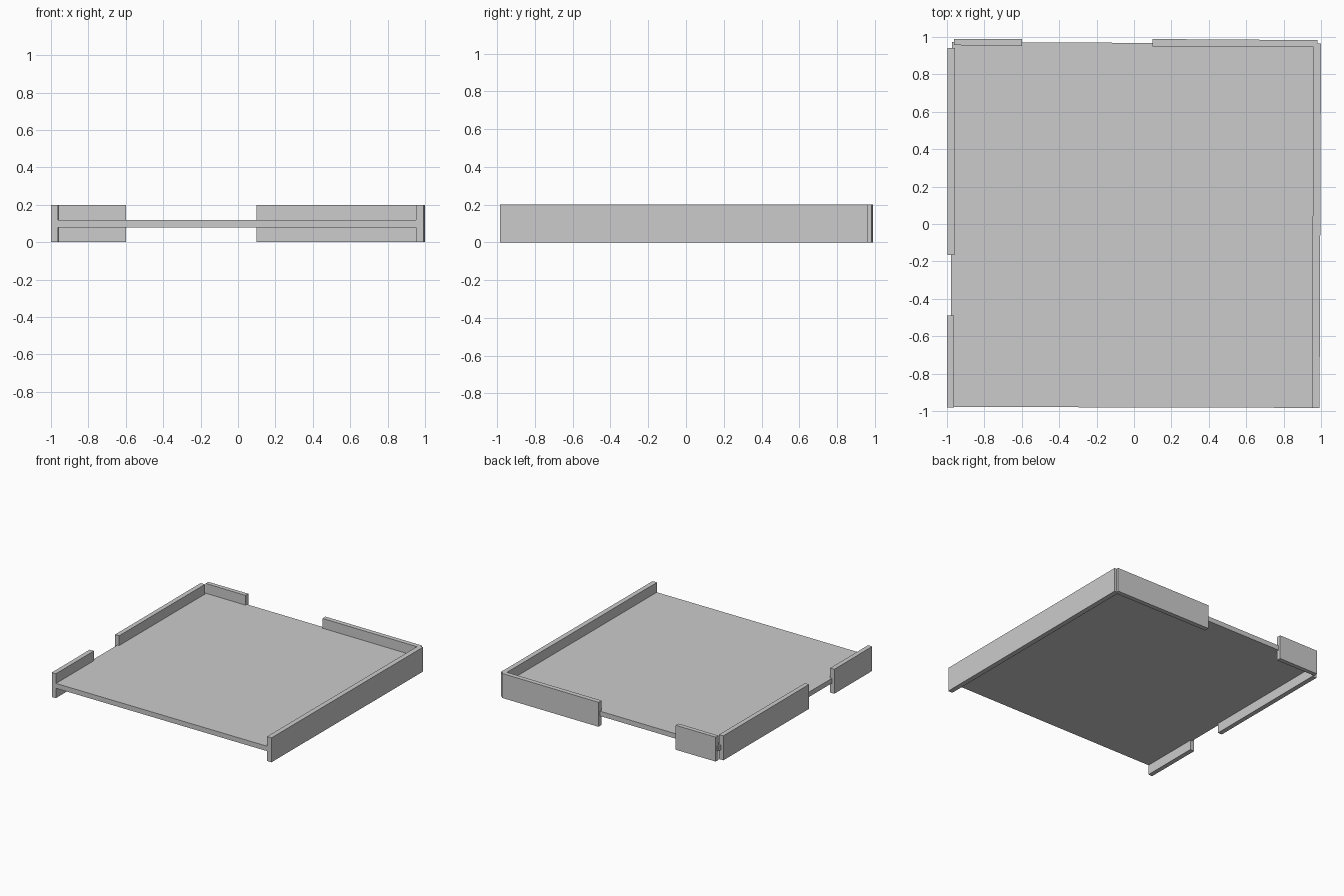
import bpy, bmesh

if "Cube" in bpy.data.objects:
    bpy.data.objects.remove(bpy.data.objects["Cube"])


def prism(name, outline, z0, z1):
    """Extrude a counter-clockwise plan outline from z0 to z1."""
    bm = bmesh.new()
    base = bm.faces.new([bm.verts.new((x, y, z0)) for x, y in outline])
    top = bmesh.ops.extrude_face_region(bm, geom=[base])["geom"]
    bmesh.ops.translate(bm, vec=(0, 0, z1 - z0),
                        verts=[v for v in top if isinstance(v, bmesh.types.BMVert)])
    bmesh.ops.recalc_face_normals(bm, faces=bm.faces)
    mesh = bpy.data.meshes.new(name)
    bm.to_mesh(mesh)
    bm.free()
    obj = bpy.data.objects.new(name, mesh)
    bpy.context.collection.objects.link(obj)
    return obj


# Floor slab, its edges running to the middle of the walls
prism("floor", [(-0.98, -0.978), (0.972, -0.983), (0.98, 0.964), (-0.973, 0.973)], 0.08, 0.12)

# Full-height walls, slightly out of square, with gaps at the doorways
walls = {
    "right_wall": [(0.952, -0.985), (0.992, -0.985), (1.0, 0.965), (0.959, 0.965)],
    "left_wall_front": [(-1.0, -0.98), (-0.963, -0.98), (-0.962, -0.49), (-1.0, -0.49)],
    "left_wall_back": [(-0.998, -0.165), (-0.961, -0.165), (-0.957, 0.94), (-0.996, 0.94)],
    "back_wall_left": [(-0.962, 0.956), (-0.6, 0.953), (-0.6, 0.99), (-0.962, 0.99)],
    "back_wall_right": [(0.1, 0.95), (0.98, 0.945), (0.98, 0.983), (0.1, 0.989)],
}
for name, outline in walls.items():
    prism(name, outline, 0.0, 0.2)
